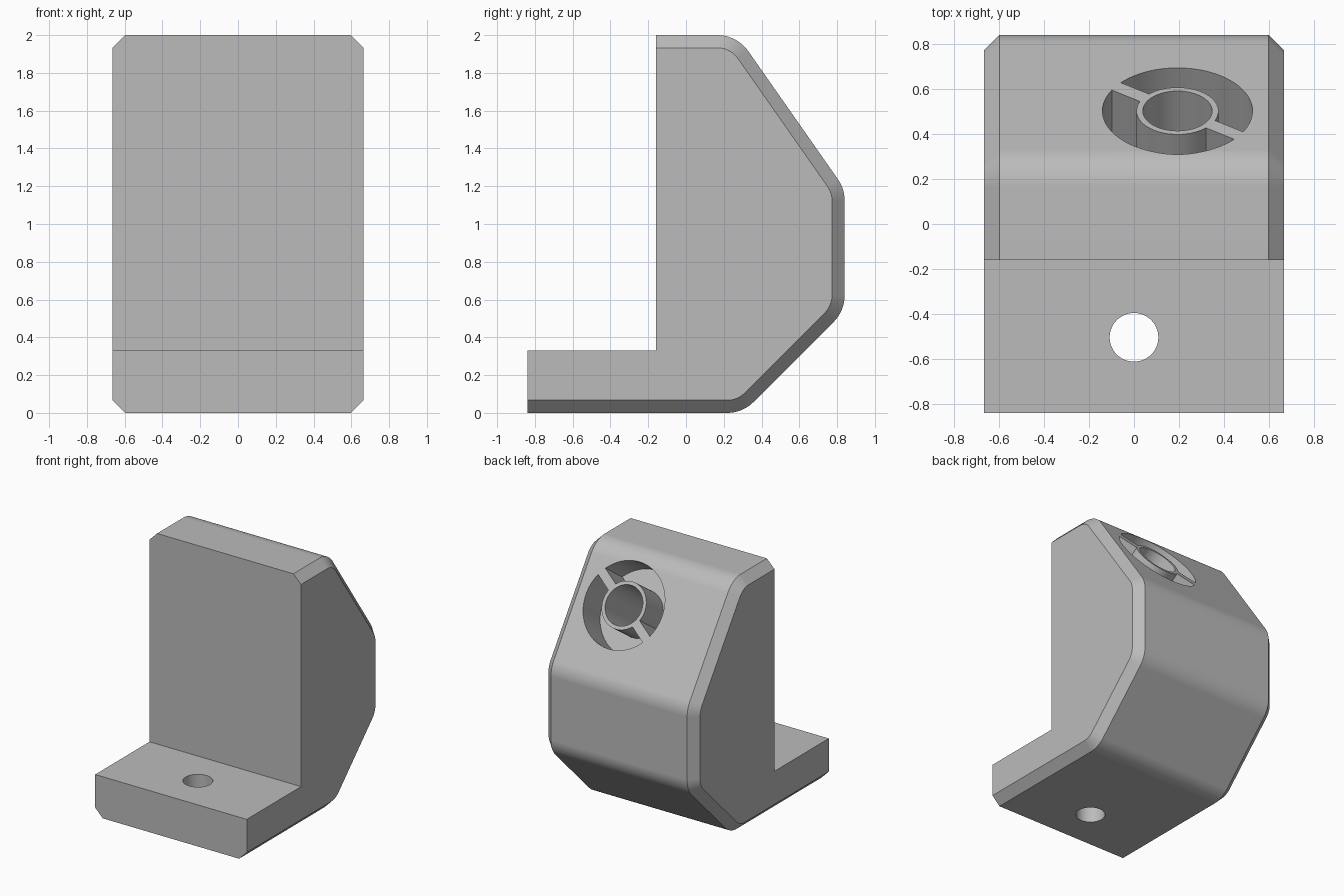
import bpy, bmesh
from math import sin, cos, tan, pi, radians, asin
from mathutils import Vector, Matrix

cube = bpy.data.objects.get("Cube")
if cube:
    bpy.data.objects.remove(cube)

TILT = radians(55)                      # steepness of the upper back face
HALF_W, CHAMFER, FILLET = 0.665, 0.067, 0.2
FRONT, STEP, BACK, TOP, PLATE = -0.84, -0.16, 0.84, 2.0, 0.33
UP_Y = 0.27                             # where the upper slope meets the top
LOW_Y = 0.30                            # where the lower slope meets the bottom

grey = bpy.data.materials.new("plain grey")
grey.use_nodes = True
colour = (0.5, 0.5, 0.5, 1)
grey.diffuse_color = colour
grey.node_tree.nodes["Principled BSDF"].inputs["Base Color"].default_value = colour


def fillet(corner, a0, a1, inset, steps=10):
    """Arc at a corner between two outward normals, moved inward by inset."""
    half = (a1 - a0) / 2
    mid = a0 + half
    reach = FILLET / cos(half)
    cy, cz = corner[0] - reach * cos(mid), corner[1] - reach * sin(mid)
    r = FILLET - inset
    angles = [a0 + (a1 - a0) * i / steps for i in range(steps + 1)]
    return [(cy + r * cos(a), cz + r * sin(a)) for a in angles]


def side_profile(inset):
    """Side outline in y and z; only the bottom, back and top move inward."""
    slope = pi / 2 - TILT
    pts = [(FRONT, inset)]
    pts += fillet((LOW_Y, 0), -pi / 2, -pi / 4, inset)
    pts += fillet((BACK, BACK - LOW_Y), -pi / 4, 0, inset)
    pts += fillet((BACK, TOP - (BACK - UP_Y) * tan(TILT)), 0, slope, inset)
    pts += fillet((UP_Y, TOP), slope, pi / 2, inset)
    pts += [(STEP, TOP - inset), (STEP, PLATE), (FRONT, PLATE)]
    return pts


def loft(name, rings):
    """Closed solid through matching rings of points."""
    bm = bmesh.new()
    loops = [[bm.verts.new(p) for p in ring] for ring in rings]
    n = len(loops[0])
    for a, b in zip(loops, loops[1:]):
        for i in range(n):
            j = (i + 1) % n
            bm.faces.new((a[i], a[j], b[j], b[i]))
    bm.faces.new(loops[0][::-1])
    bm.faces.new(loops[-1])
    bmesh.ops.recalc_face_normals(bm, faces=bm.faces)
    mesh = bpy.data.meshes.new(name)
    bm.to_mesh(mesh)
    bm.free()
    mesh.materials.append(grey)
    obj = bpy.data.objects.new(name, mesh)
    bpy.context.collection.objects.link(obj)
    return obj


def extrude(name, outline, low, high, matrix):
    """Flat outline pushed between two heights, then placed by a matrix."""
    return loft(name, [[matrix @ Vector((u, v, h)) for u, v in outline]
                       for h in (low, high)])


def arc(r, a0, a1, steps):
    return [(r * cos(a0 + (a1 - a0) * i / steps),
             r * sin(a0 + (a1 - a0) * i / steps)) for i in range(steps + 1)]


def circle(r, steps=64):
    return arc(r, 0, 2 * pi, steps)[:-1]


# Bracket body with chamfered sides
stations = [(-HALF_W, CHAMFER), (CHAMFER - HALF_W, 0),
            (HALF_W - CHAMFER, 0), (HALF_W, CHAMFER)]
body = loft("bracket_body", [[(x, y, z) for y, z in side_profile(inset)]
                             for x, inset in stations])

# Screw hole through the foot plate
cutters = [extrude("screw_hole_cutter", circle(0.108), -0.1, 0.5,
                   Matrix.Translation((0, -0.503, 0)))]

# Frame on the sloped face: u along x, v up the slope, height outward
centre_y = 0.502
place = Matrix.Translation((0.193, centre_y, TOP - (centre_y - UP_Y) * tan(TILT)))
u, normal = Vector((1, 0, 0)), Vector((0, sin(TILT), cos(TILT)))
v = Vector((0, -cos(TILT), sin(TILT)))
# The slope is seen from behind, so v runs downhill to keep the frame right-handed
frame = place @ Matrix((u, -v, normal)).transposed().to_4x4()

# Round bore inside the thin ring
cutters.append(extrude("bore_cutter", circle(0.154), -0.6, 0.1, frame))

# Two pocket halves, leaving the ring and its two ribs
OUTER, RING, RIB = 0.333, 0.182, 0.035
ao, ai = asin(RIB / OUTER), asin(RIB / RING)
half_ring = arc(OUTER, ao, pi - ao, 36) + arc(RING, pi - ai, ai, 30)
for i in range(2):
    turn = Matrix.Rotation(radians(-35) + i * pi, 4, "Z")
    cutters.append(extrude("pocket_cutter", half_ring, -0.26, 0.1, frame @ turn))

# Cut everything out of the body
bpy.context.view_layer.objects.active = body
for cutter in cutters:
    mod = body.modifiers.new("cut", "BOOLEAN")
    mod.operation = "DIFFERENCE"
    mod.solver = "EXACT"
    mod.object = cutter
    bpy.ops.object.modifier_apply(modifier=mod.name)
    bpy.data.objects.remove(cutter)

# Smooth fillets, crisp edges elsewhere
bpy.ops.object.select_all(action="DESELECT")
body.select_set(True)
bpy.ops.object.shade_smooth_by_angle(angle=radians(25))
weighted = body.modifiers.new("even_normals", "WEIGHTED_NORMAL")
weighted.keep_sharp = True
